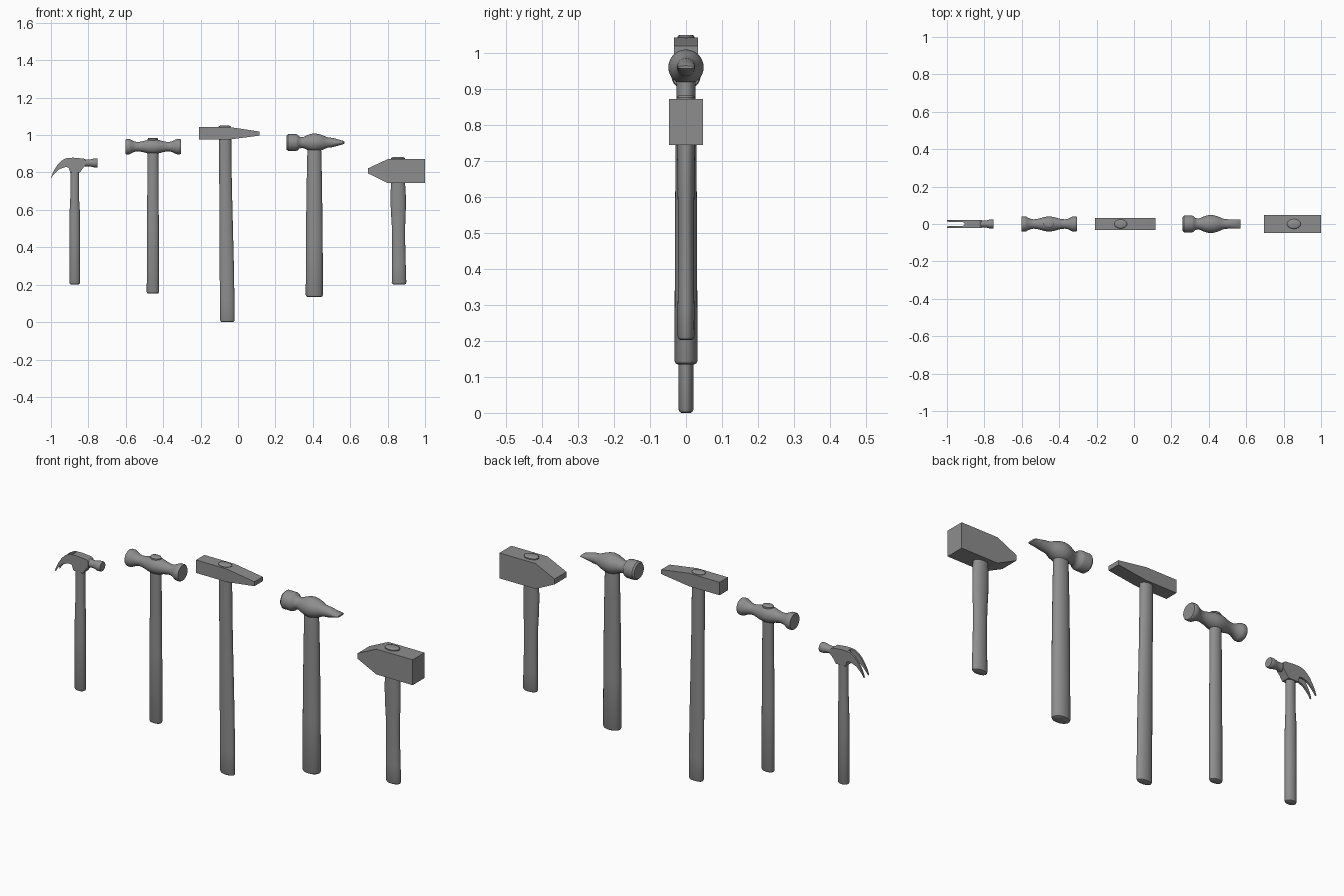
import bpy, bmesh, math

grey = bpy.data.materials.new("dark_grey")
grey.diffuse_color = (.27, .27, .27, 1)


def finish(bm, name, angle=35):
    bmesh.ops.recalc_face_normals(bm, faces=bm.faces)
    mesh = bpy.data.meshes.new(name)
    bm.to_mesh(mesh)
    bm.free()
    mesh.materials.append(grey)
    mesh.shade_smooth()
    mesh.set_sharp_from_angle(angle=math.radians(angle))
    ob = bpy.data.objects.new(name, mesh)
    bpy.context.collection.objects.link(ob)
    return ob


def skin(bm, rings):
    """Join closed rings of vertices and cap both ends."""
    n = len(rings[0])
    for r, s in zip(rings, rings[1:]):
        for i in range(n):
            j = (i + 1) % n
            bm.faces.new((r[i], r[j], s[j], s[i]))
    bm.faces.new(rings[0])
    bm.faces.new(rings[-1])


def loft(name, axis, sections, n=32):
    """Skin ellipses along Z (z, centre x, rx, ry) or X (x, centre z, rz, ry)."""
    bm = bmesh.new()
    rings = []
    for t, c, ra, rb in sections:
        ring = []
        for i in range(n):
            a = 2 * math.pi * i / n
            u, v = c + ra * math.cos(a), rb * math.sin(a)
            ring.append(bm.verts.new((u, v, t) if axis == 'Z' else (t, v, u)))
        rings.append(ring)
    skin(bm, rings)
    return finish(bm, name)


def handle(name, sections):
    """Elliptical handle with rounded-over ends."""
    z, c, a, b = sections[0]
    foot = [(z, c, a - .008, b - .008), (z + .003, c, a - .003, b - .003), (z + .01, c, a, b)]
    z, c, a, b = sections[-1]
    tip = [(z - .006, c, a, b), (z - .002, c, a - .003, b - .003), (z, c, a - .009, b - .009)]
    return loft(name, 'Z', foot + sections[1:-1] + tip)


def turned(name, z, profile):
    """Round part turned about a horizontal x axis."""
    return loft(name, 'X', [(x, z, r, r) for x, r in profile])


def prism(name, outline, half):
    """x-z outline extruded to +-half in y."""
    bm = bmesh.new()
    skin(bm, [[bm.verts.new((x, y, z)) for x, z in outline] for y in (-half, half)])
    return finish(bm, name, 20)


# Claw hammer
handle("claw_hammer_handle", [(.202, -.873, .029, .022), (.45, -.873, .028, .022), (.6, -.873, .027, .021),
                              (.65, -.873, .024, .019), (.83, -.872, .023, .018)])
prism("claw_hammer_cheek", [(-.905, .878), (-.88, .879), (-.825, .874), (-.815, .866), (-.815, .838), (-.826, .827),
                            (-.845, .8), (-.897, .8), (-.905, .825)], .021)
turned("claw_hammer_poll", .851, [(-.835, .021), (-.81, .019), (-.795, .018), (-.78, .021), (-.77, .024),
                                  (-.754, .024), (-.75, .022)])

# Claw prongs: outer point, inner point and slot half-width per station
claw = [(-.905, .879, -.905, .826, .008), (-.925, .874, -.92, .829, .011), (-.945, .862, -.938, .824, .012),
        (-.963, .844, -.957, .816, .012), (-.98, .817, -.975, .80, .012), (-.992, .793, -.989, .785, .012),
        (-1.0, .77, -.997, .772, .013)]
for side, label in ((-1, "front"), (1, "back")):
    bm = bmesh.new()
    skin(bm, [[bm.verts.new((x, side * y, z)) for x, z, y in
               ((xo, zo, g), (xo, zo, .021), (xi, zi, .021), (xi, zi, g))] for xo, zo, xi, zi, g in claw])
    finish(bm, "claw_prong_" + label)

# Double-faced round hammer
handle("round_hammer_handle", [(.152, -.455, .033, .022), (.5, -.455, .032, .022), (.7, -.455, .030, .021),
                               (.88, -.455, .029, .021), (.985, -.455, .028, .021)])
half = [(.0, .040), (.015, .039), (.03, .036), (.05, .030), (.07, .026), (.085, .025), (.1, .028),
        (.113, .034), (.122, .039), (.128, .041), (.143, .041), (.148, .038)]
turned("round_hammer_head", .938, [(-.454 - x, r) for x, r in reversed(half)]
       + [(-.454 + x, r) for x, r in half[1:]])

# Cross-peen hammer
handle("cross_peen_handle", [(0, -.057, .039, .021), (.12, -.058, .039, .021), (.3, -.060, .038, .022),
                             (.5, -.063, .036, .022), (.7, -.066, .034, .022), (.85, -.068, .033, .023),
                             (.98, -.069, .033, .023), (1.05, -.071, .034, .024)])
prism("cross_peen_head", [(-.209, .977), (-.04, .977), (.114, .997), (.114, 1.019), (-.04, 1.042), (-.209, 1.042)],
      .033)

# Wedge-peen hammer with a rounded body
handle("wedge_peen_handle", [(.135, .408, .046, .032), (.4, .408, .045, .031), (.6, .408, .043, .030),
                             (.8, .408, .040, .028), (.92, .408, .037, .026), (1.003, .408, .028, .018)])
z4 = .96
body = [(.26, .038), (.268, .045), (.31, .045), (.32, .041), (.328, .032), (.34, .029), (.352, .031),
        (.37, .039), (.39, .046), (.41, .049), (.43, .046), (.45, .040), (.468, .032), (.482, .027), (.505, .025)]
loft("wedge_peen_head", 'X', [(x, z4, r, r) for x, r in body]
     + [(.535, z4, .017, .025), (.563, z4, .009, .025), (.57, z4, .004, .023)])

# Sledge hammer
handle("sledge_handle", [(.202, .861, .039, .023), (.3, .860, .037, .023), (.42, .859, .035, .022),
                         (.52, .858, .036, .022), (.6, .857, .040, .023), (.68, .856, .041, .024),
                         (.75, .856, .037, .025), (.882, .855, .037, .026)])
prism("sledge_head", [(.80, .744), (1.0, .744), (1.0, .871), (.80, .871), (.695, .822), (.695, .795)], .047)
